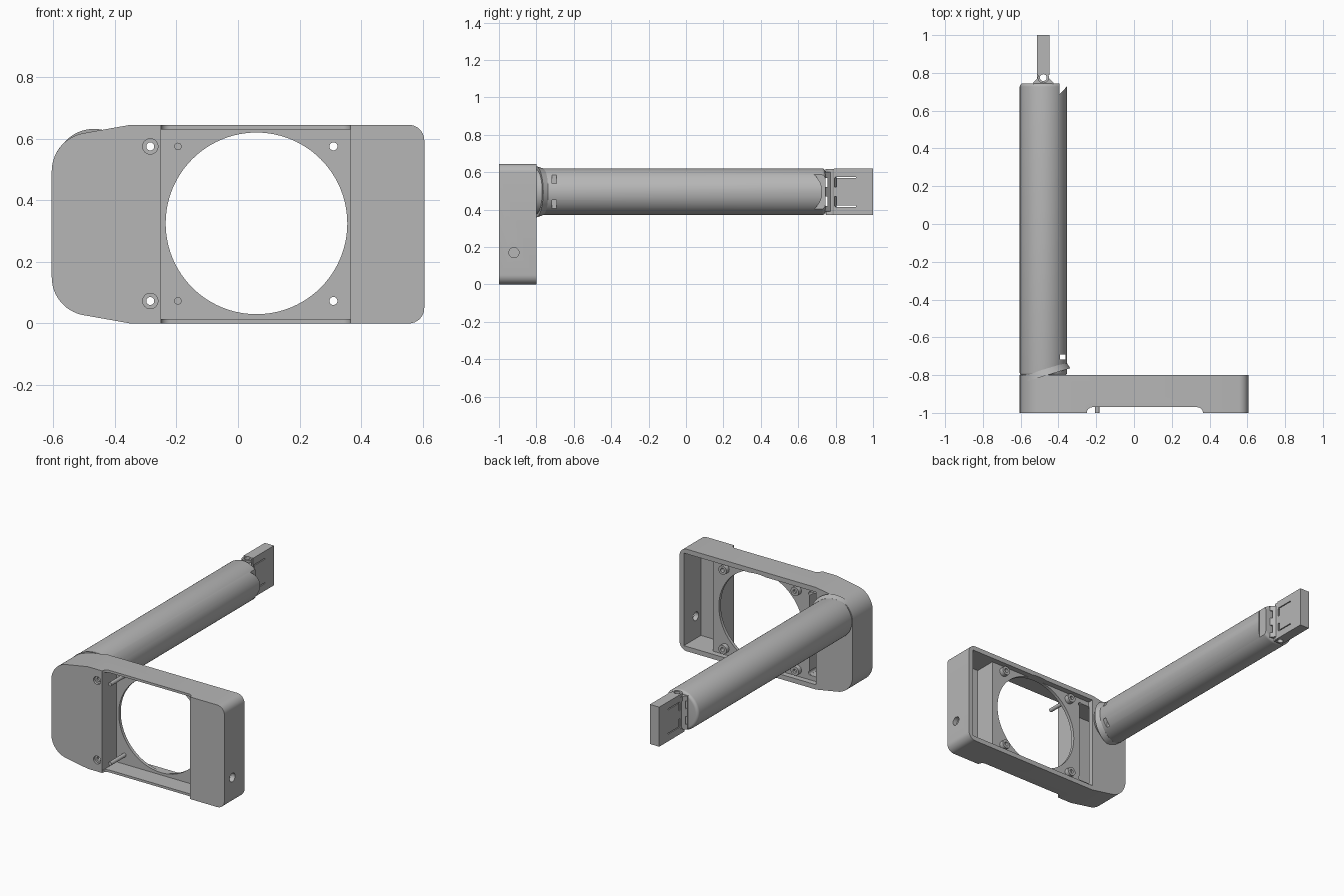
import bpy, bmesh, math
from mathutils import Vector

cube = bpy.data.objects.get("Cube")
if cube:
    bpy.data.objects.remove(cube, do_unlink=True)

grey = bpy.data.materials.new("plain grey")
grey.use_nodes = True
grey.diffuse_color = (0.47, 0.47, 0.47, 1)
grey.node_tree.nodes["Principled BSDF"].inputs["Base Color"].default_value = (0.47, 0.47, 0.47, 1)


def prism(name, points, axis, lo, hi):
    """Extrude a 2D outline along y (outline in x, z) or z (outline in x, y)."""
    bm = bmesh.new()
    rings = []
    for t in (lo, hi):
        rings.append([bm.verts.new((a, t, b) if axis == "y" else (a, b, t)) for a, b in points])
    n = len(points)
    bm.faces.new(rings[0])
    bm.faces.new(rings[1][::-1])
    for i in range(n):
        j = (i + 1) % n
        bm.faces.new((rings[0][i], rings[0][j], rings[1][j], rings[1][i]))
    bmesh.ops.recalc_face_normals(bm, faces=bm.faces)
    mesh = bpy.data.meshes.new(name)
    bm.to_mesh(mesh)
    bm.free()
    mesh.materials.append(grey)
    ob = bpy.data.objects.new(name, mesh)
    bpy.context.collection.objects.link(ob)
    return ob


def arc(cx, cy, r, start, end, steps):
    angles = [math.radians(start + (end - start) * i / steps) for i in range(steps + 1)]
    return [(cx + r * math.cos(a), cy + r * math.sin(a)) for a in angles]


def disc(name, cx, cy, r, axis, lo, hi, sides=24):
    return prism(name, arc(cx, cy, r, 0, 360, sides)[:-1], axis, lo, hi)


def box(name, x0, x1, y0, y1, z0, z1):
    return prism(name, [(x0, y0), (x1, y0), (x1, y1), (x0, y1)], "z", z0, z1)


def rod(name, start, end, r0, r1, sides=24):
    """Straight or tapered round bar between two points."""
    a, b = Vector(start), Vector(end)
    bpy.ops.mesh.primitive_cone_add(vertices=sides, radius1=r0, radius2=r1, depth=(b - a).length,
                                    location=(a + b) / 2,
                                    rotation=(b - a).to_track_quat("Z", "Y").to_euler())
    ob = bpy.context.object
    ob.name = name
    ob.data.materials.append(grey)
    return ob


def boolean(target, others, operation="DIFFERENCE"):
    bpy.context.view_layer.objects.active = target
    for other in others:
        mod = target.modifiers.new("cut", "BOOLEAN")
        mod.operation = operation
        mod.solver = "EXACT"
        mod.object = other
        bpy.ops.object.modifier_apply(modifier=mod.name)
        bpy.data.objects.remove(other, do_unlink=True)


def smooth(ob):
    bpy.ops.object.select_all(action="DESELECT")
    ob.select_set(True)
    bpy.context.view_layer.objects.active = ob
    bpy.ops.object.shade_smooth_by_angle(angle=math.radians(30))


HEIGHT = 0.645
TUBE_X, TUBE_Z, TUBE_R = -0.48, 0.495, 0.125
CHANNEL = (-0.25, 0.365)
SCREW_Z = (0.073, 0.575)

# Frame: rounded plate with tapering shoulders beside the tube
outline = (arc(TUBE_X, HEIGHT - TUBE_Z, TUBE_R, 180, 262, 14) + [(-0.35, 0)]
           + arc(0.555, 0.05, 0.05, 270, 360, 8)
           + arc(0.555, HEIGHT - 0.05, 0.05, 0, 90, 8)
           + [(-0.35, HEIGHT)] + arc(TUBE_X, TUBE_Z, TUBE_R, 98, 180, 14))
frame = prism("frame", outline, "y", -1, -0.8)

# Channel across the front, with lowered rails and rounded ends
x0, x1 = CHANNEL
notch = ([(x0, -1.1), (x1, -1.1)] + arc(x1 - 0.03, -1, 0.03, 0, 90, 6)
         + arc(x0 + 0.03, -1, 0.03, 90, 180, 6))
cuts = [
    prism("notch_cutter", notch, "z", -0.1, HEIGHT + 0.1),
    box("channel_cutter", x0, x1, -1.1, -0.855, 0.015, HEIGHT - 0.015),
    # Shallow rear recess and the two side chambers
    box("recess_cutter", -0.35, 0.575, -0.835, -0.7, 0.03, HEIGHT - 0.03),
    box("side_chamber_cutter", 0.395, 0.575, -0.97, -0.75, 0.03, HEIGHT - 0.03),
    box("tube_chamber_cutter", -0.53, -0.28, -0.97, -0.833, 0.06, HEIGHT - 0.06),
    # Large round opening and the socket hole
    disc("opening_cutter", 0.06, 0.325, 0.295, "y", -0.9, -0.7, 96),
    rod("socket_cutter", (0.5, -0.92, 0.17), (0.7, -0.92, 0.17), 0.027, 0.027),
]
boolean(frame, cuts)

# Mounting bosses, then their screw holes and countersinks
for z in SCREW_Z:
    bosses = [disc("boss", x, z, 0.028, "y", -0.85, -0.806) for x in (-0.195, 0.31)]
    boolean(frame, bosses, "UNION")
    holes = [disc("screw_cutter", x, z, 0.013, "y", -1.1, -0.7) for x in (-0.285, 0.31)]
    holes.append(disc("countersink_cutter", -0.285, z, 0.025, "y", -1.1, -0.985))
    holes.append(disc("blind_cutter", -0.195, z, 0.012, "y", -0.82, -0.7))
    boolean(frame, holes)
smooth(frame)

# Locating pins standing forward in the channel
for z, side in zip(SCREW_Z, ("lower", "upper")):
    smooth(disc(side + "_pin", -0.195, z, 0.012, "y", -1, -0.845))

# Tube with a rounded far end
tube = disc("tube", TUBE_X, TUBE_Z, TUBE_R, "y", -0.805, 0.745, 72)
bevel = tube.modifiers.new("round_end", "BEVEL")
bevel.width, bevel.segments, bevel.limit_method = 0.018, 5, "ANGLE"
bpy.context.view_layer.objects.active = tube
bpy.ops.object.modifier_apply(modifier=bevel.name)
wedge = [(-0.395, 0.685), (-0.34, 0.745), (-0.34, 0.8), (-0.395, 0.8)]
boolean(tube, [
    box("tie_slot_cutter", -0.393, -0.363, -0.717, -0.692, 0.3, 0.7),
    prism("end_notch_cutter", wedge, "z", 0.3, 0.7),
])
smooth(tube)

# Flared collar where the tube meets the frame
smooth(rod("tube_collar", (-0.468, -0.803, TUBE_Z), (-0.478, -0.77, TUBE_Z), 0.137, 0.126, 64))

# Hinge: tapered root, knuckle barrel and flat leaf
z0, z1 = TUBE_Z - TUBE_R, TUBE_Z + TUBE_R
root = [(-0.535, 0.735), (-0.425, 0.735), (-0.425, 0.747), (-0.452, 0.775), (-0.508, 0.775), (-0.535, 0.747)]
hinge = prism("hinge_knuckle", root, "z", z0 + 0.02, z1 - 0.02)
boolean(hinge, [disc("barrel", TUBE_X, 0.775, 0.03, "z", z0 + 0.003, z1 - 0.003, 32)], "UNION")
leaf = box("hinge_leaf", -0.513, -0.448, 0.79, 1, z0, z1)
pin_holes = [disc("pin_cutter", TUBE_X, 0.775, 0.018, "z", 0.3, 0.7) for _ in range(2)]
boolean(hinge, pin_holes[:1])
boolean(leaf, pin_holes[1:])

# Clearance gaps around the knuckles and long slits in the leaf
for s in (-1, 1):
    mid = TUBE_Z + s * 0.05
    boolean(hinge, [box("gap_cutter", -0.6, -0.3, 0.747, 0.757, mid - 0.025, mid + 0.025)])
    slit = TUBE_Z + s * 0.077
    boolean(leaf, [
        box("gap_cutter", -0.6, -0.3, 0.793, 0.805, mid - 0.025, mid + 0.025),
        box("slit_cutter", -0.6, -0.3, 0.80, 0.91, slit - 0.003, slit + 0.003),
    ])
    # Outer and centre knuckle webs joining the leaf
    end = TUBE_Z + s * 0.1
    box("lower_web" if s < 0 else "upper_web", -0.513, -0.455, 0.748, 0.795, end - 0.025, end + 0.005).hide_render = False
    web = bpy.context.collection.objects[-1]
    boolean(web, [disc("pin_cutter", TUBE_X, 0.775, 0.018, "z", 0.3, 0.7)])
smooth(hinge)
